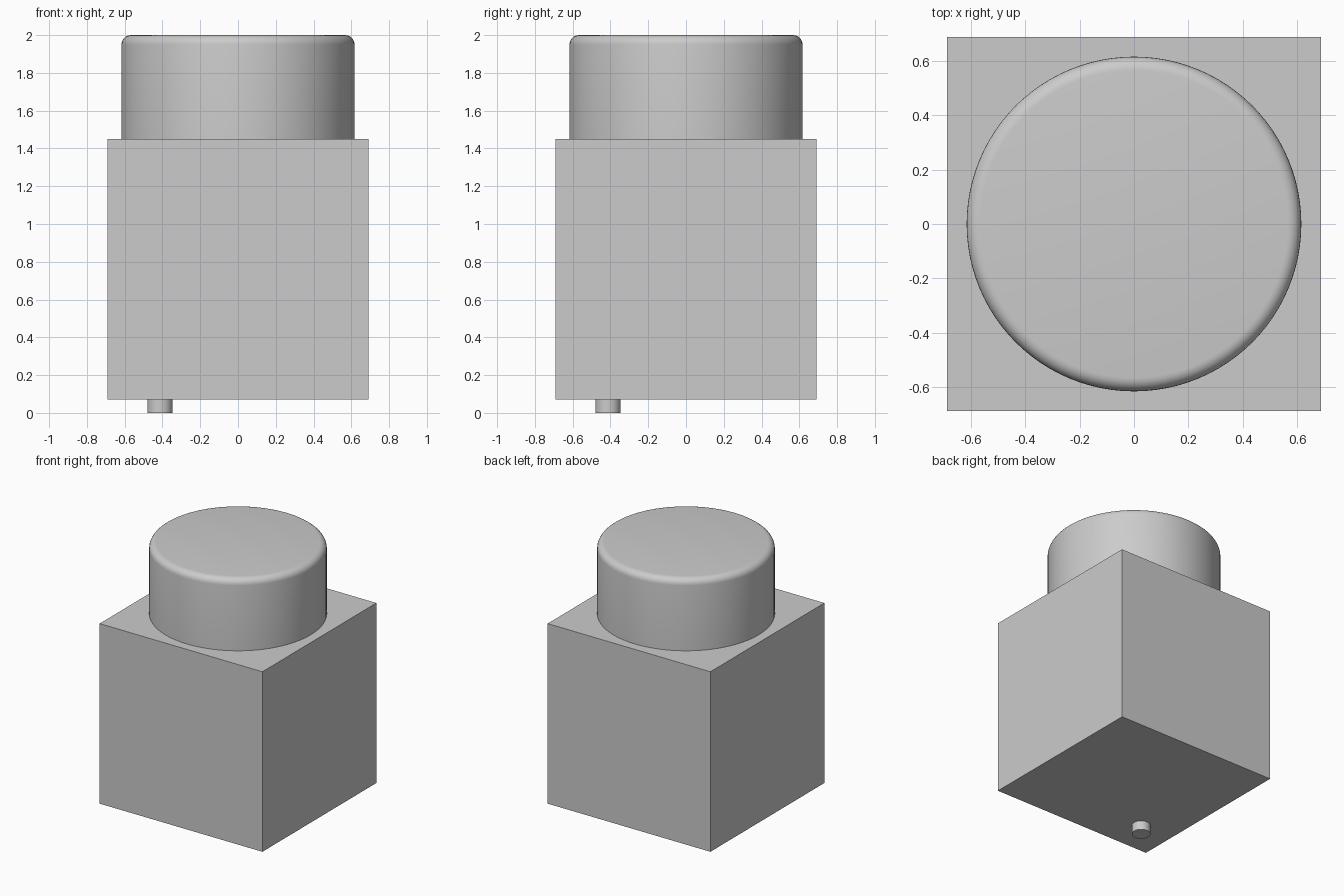
import bpy
import math

old = bpy.data.objects.get("Cube")
if old:
    bpy.data.objects.remove(old, do_unlink=True)

grey = bpy.data.materials.new("light_grey")
grey.use_nodes = True
colour = (0.6, 0.6, 0.6, 1)
grey.diffuse_color = colour
grey.node_tree.nodes["Principled BSDF"].inputs["Base Color"].default_value = colour

BODY_HALF = 0.69
BODY_BOTTOM = 0.07
BODY_TOP = 1.45


def cylinder(name, radius, x, y, bottom, top, sides):
    bpy.ops.mesh.primitive_cylinder_add(
        vertices=sides, radius=radius, depth=top - bottom,
        location=(x, y, (bottom + top) / 2))
    obj = bpy.context.object
    obj.name = name
    obj.data.materials.append(grey)
    return obj


def smooth(obj):
    bpy.ops.object.select_all(action="DESELECT")
    obj.select_set(True)
    bpy.context.view_layer.objects.active = obj
    bpy.ops.object.shade_smooth_by_angle(angle=math.radians(35))


# Square body
bpy.ops.mesh.primitive_cube_add(size=1, location=(0, 0, (BODY_BOTTOM + BODY_TOP) / 2))
body = bpy.context.object
body.name = "body"
body.scale = (2 * BODY_HALF, 2 * BODY_HALF, BODY_TOP - BODY_BOTTOM)
bpy.ops.object.transform_apply(location=False, rotation=False, scale=True)
body.data.materials.append(grey)

# Round cap with a filleted top rim
cap = cylinder("cap", 0.617, 0, 0, BODY_TOP, 2, 96)
weights = cap.data.attributes.new("bevel_weight_edge", "FLOAT", "EDGE")
for edge in cap.data.edges:
    if all(cap.data.vertices[v].co.z > 0 for v in edge.vertices):
        weights.data[edge.index].value = 1
bevel = cap.modifiers.new("rim_fillet", "BEVEL")
bevel.limit_method = "WEIGHT"
bevel.width = 0.05
bevel.segments = 6
bpy.ops.object.modifier_apply(modifier=bevel.name)
smooth(cap)

# Locating pin under one corner
pin = cylinder("locating_pin", 0.067, -0.413, -0.413, 0, BODY_BOTTOM, 48)
smooth(pin)
